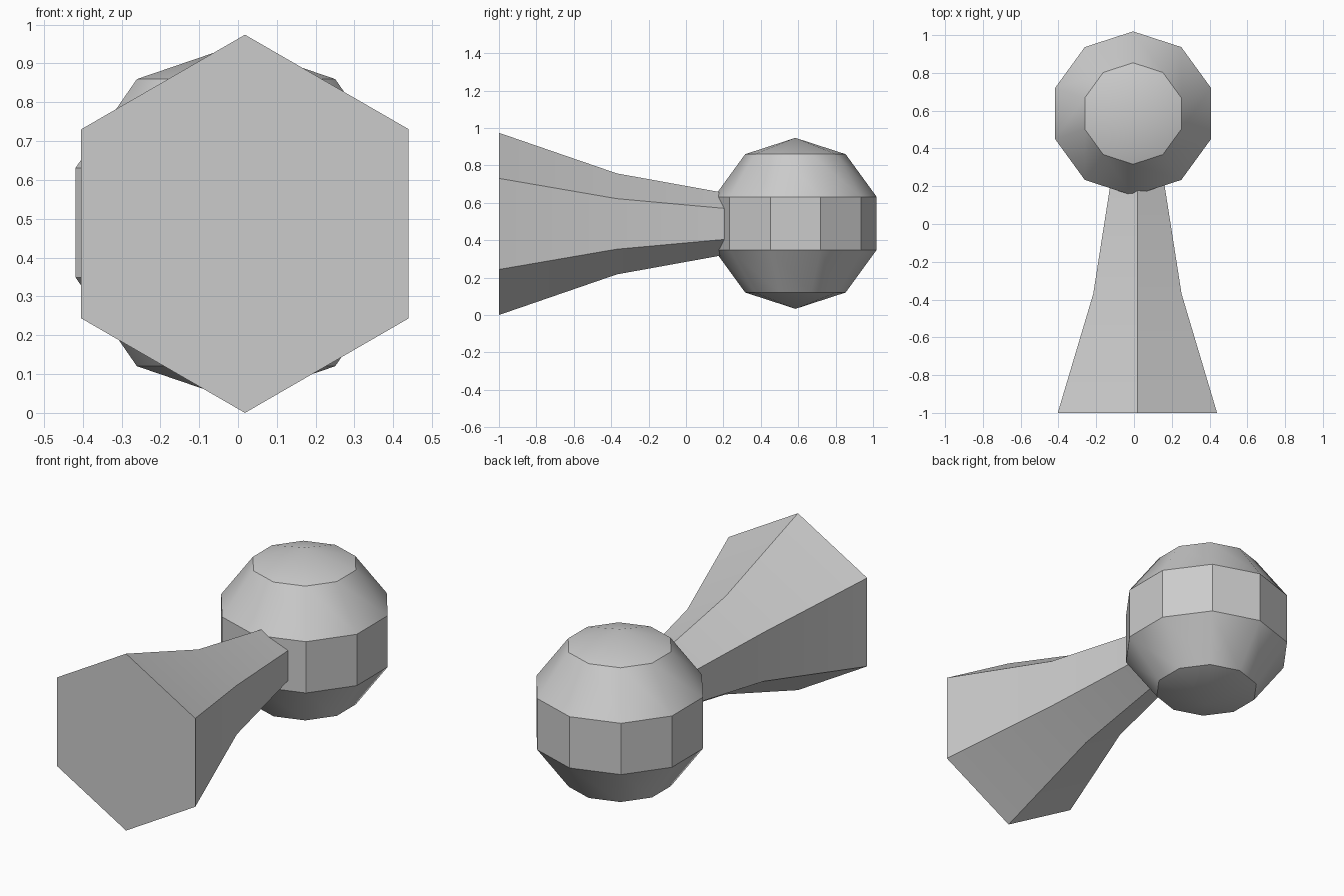
import bpy, bmesh, math

cube = bpy.data.objects.get("Cube")
if cube:
    bpy.data.objects.remove(cube, do_unlink=True)

# Single grey material
grey = bpy.data.materials.new("light_grey")
grey.use_nodes = True
colour = (0.6, 0.6, 0.6, 1)
grey.diffuse_color = colour
grey.node_tree.nodes["Principled BSDF"].inputs["Base Color"].default_value = colour


def finish(bm, name, location):
    bmesh.ops.recalc_face_normals(bm, faces=bm.faces)
    mesh = bpy.data.meshes.new(name)
    bm.to_mesh(mesh)
    bm.free()
    mesh.materials.append(grey)
    obj = bpy.data.objects.new(name, mesh)
    obj.location = location
    bpy.context.collection.objects.link(obj)
    bpy.ops.object.select_all(action='DESELECT')
    obj.select_set(True)
    bpy.context.view_layer.objects.active = obj
    bpy.ops.object.shade_smooth_by_angle(angle=math.radians(30))
    return obj


# Faceted ball at the back
bm = bmesh.new()
bmesh.ops.create_uvsphere(bm, u_segments=10, v_segments=5, radius=0.457)
finish(bm, "ball", (-0.005, 0.585, 0.49))

# Six-sided flared horn: rings of (y, radius) from wide mouth to neck
bm = bmesh.new()
rings = []
for y, radius in ((-1, 0.487), (-0.37, 0.27), (0.26, 0.156)):
    angles = [math.pi / 2 + i * math.pi / 3 for i in range(6)]
    rings.append([bm.verts.new((radius * math.cos(a), y, radius * math.sin(a)))
                  for a in angles])
for a, b in zip(rings, rings[1:]):
    for i in range(6):
        j = (i + 1) % 6
        bm.faces.new((a[i], a[j], b[j], b[i]))
bm.faces.new(rings[0])
bm.faces.new(rings[-1])
finish(bm, "flared_horn", (0.018, 0, 0.487))
